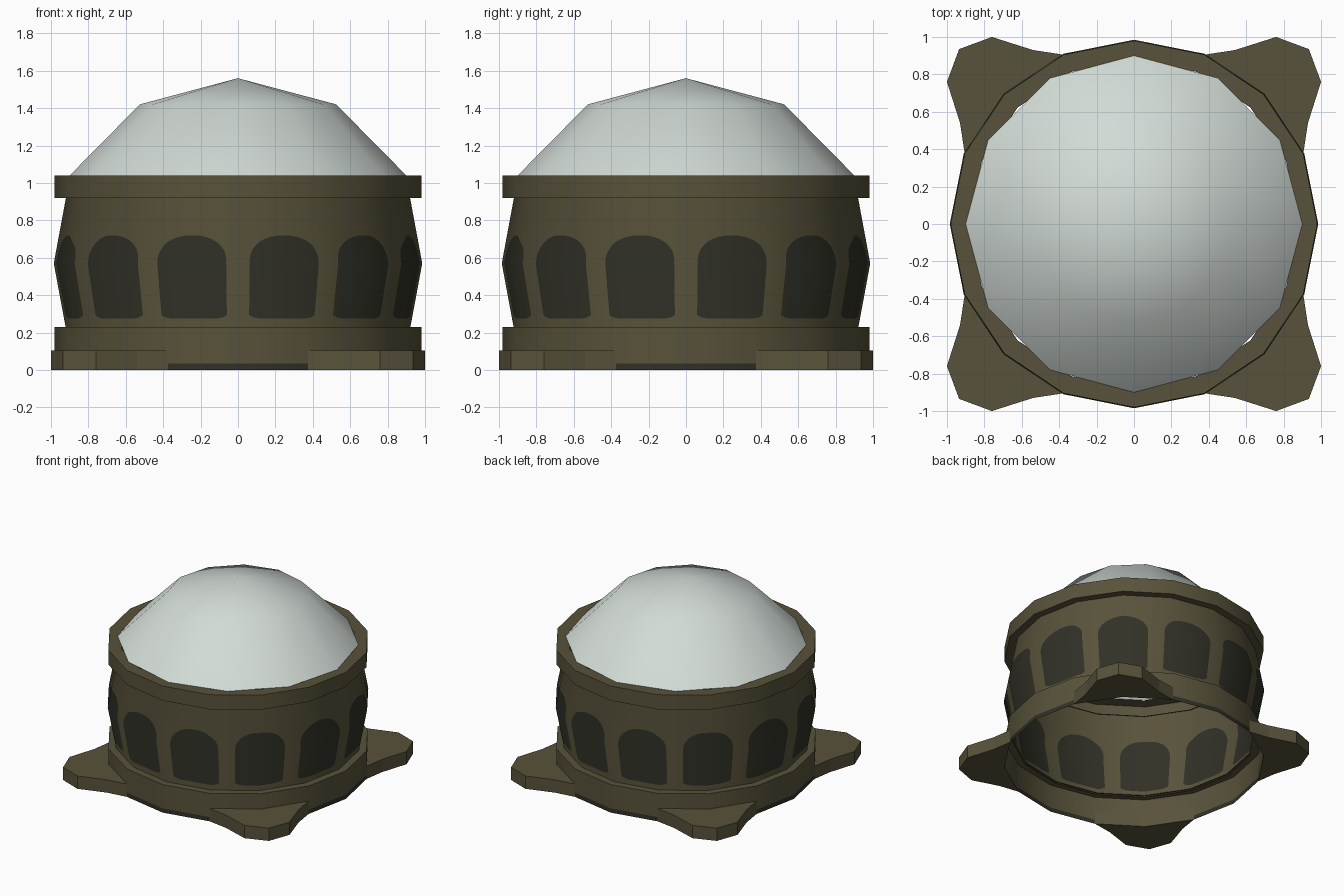
import bpy, bmesh, math
from mathutils import Vector

if "Cube" in bpy.data.objects:
    bpy.data.objects.remove(bpy.data.objects["Cube"])

def material(name, rgb):
    m = bpy.data.materials.new(name)
    m.diffuse_color = (*rgb, 1)
    m.use_nodes = True
    m.node_tree.nodes["Principled BSDF"].inputs["Base Color"].default_value = m.diffuse_color
    return m

OLIVE = material("olive brown", (0.098, 0.085, 0.043))
DARK = material("dark window", (0.030, 0.030, 0.020))
PALE = material("pale dome", (0.644, 0.708, 0.672))

def make(name, verts, faces, mats, smooth=True):
    me = bpy.data.meshes.new(name)
    me.from_pydata(verts, [], faces)
    for m in mats:
        me.materials.append(m)
    ob = bpy.data.objects.new(name, me)
    bpy.context.collection.objects.link(ob)
    if smooth:
        bpy.ops.object.select_all(action='DESELECT')
        bpy.context.view_layer.objects.active = ob
        ob.select_set(True)
        bpy.ops.object.shade_smooth_by_angle(angle=math.radians(35))
    return ob

def lathe(name, profile, sides, mats):
    """Open surface of revolution, profile listed bottom to top."""
    verts = [(r * math.cos(math.tau * i / sides), r * math.sin(math.tau * i / sides), z)
             for r, z in profile for i in range(sides)]
    faces = [(j * sides + i, j * sides + (i + 1) % sides,
              (j + 1) * sides + (i + 1) % sides, (j + 1) * sides + i)
             for j in range(len(profile) - 1) for i in range(sides)]
    return make(name, verts, faces, mats)

# Base ring, with dark painted patches low on the four open sides
base = lathe("base_ring", [(0.98, 0), (0.98, 0.035), (0.98, 0.23), (0.91, 0.23)], 16, [OLIVE, DARK])
for p in base.data.polygons:
    c = p.center
    if c.z < 0.03 and min(abs(c.x), abs(c.y)) < 0.3:
        p.material_index = 1

# Upper ring
lathe("upper_ring", [(0.91, 0.92), (0.98, 0.92), (0.98, 1.04), (0.88, 1.04)], 16, [OLIVE])

# Dome
dome = lathe("dome", [(0.9, 1.04), (0.525, 1.42), (0.001, 1.56)], 12, [PALE])
for p in dome.data.polygons:
    p.use_smooth = True
bm = bmesh.new()
bm.from_mesh(dome.data)
bmesh.ops.remove_doubles(bm, verts=bm.verts, dist=0.005)
for e in bm.edges:
    e.smooth = True
bm.to_mesh(dome.data)
bm.free()

# Drum: 16-sided bulging wall with twelve arched windows cut in as faces
STEP, HALF = 22.5, 11.3
def wall_point(a, z):
    r = 0.92 + 0.065 * (1 - abs(z - 0.57) / 0.35)
    r *= math.cos(math.radians(STEP / 2)) / math.cos(math.radians(a % STEP - STEP / 2))
    return (r * math.cos(math.radians(a)), r * math.sin(math.radians(a)), z)

def window_t(a):
    return (a % 30 - 15) / HALF

angles = {round(k * STEP, 4) for k in range(16)}
angles |= {round(30 * w + 15 + HALF * math.sin(math.pi * s / 16), 4)
           for w in range(12) for s in range(-8, 9)}
angles = sorted(angles)
verts, faces, dark = [], [], []
n = len(angles)
for a in angles:
    t = min(1, abs(window_t(a)))
    low = 0.275 + 0.02 * t ** 8
    high = 0.59 + 0.13 * math.sqrt(max(0, 1 - t ** 2.2))
    verts += [wall_point(a, z) for z in (0.22, low, 0.57, high, 0.92)]
for i in range(n):
    k = (i + 1) % n
    mid = (angles[i] + (angles[k] if k else 360)) / 2
    for j in range(4):
        faces.append((i * 5 + j, k * 5 + j, k * 5 + j + 1, i * 5 + j + 1))
        dark.append(j in (1, 2) and abs(window_t(mid)) < 1)
drum = make("drum", verts, faces, [OLIVE, DARK])
for p, d in zip(drum.data.polygons, dark):
    p.material_index = int(d)
drum.data.normals_split_custom_set_from_vertices(
    [Vector((v[0], v[1], 0)).normalized() for v in verts])

# Four corner feet
half = [(0.375, 0.905), (0.54, 0.93), (0.76, 1.0), (0.935, 0.935)]
outline = half + [(y, x) for x, y in reversed(half[:3])] + [(0.693, 0.693)]
m = len(outline)
for q, name in enumerate(("back_right", "back_left", "front_left", "front_right")):
    c, s = round(math.cos(q * math.pi / 2)), round(math.sin(q * math.pi / 2))
    fv = [(x * c - y * s, x * s + y * c, z) for z in (0, 0.105) for x, y in outline]
    ff = [tuple(range(m)), tuple(range(2 * m - 1, m - 1, -1))]
    ff += [(i, i + m, (i + 1) % m + m, (i + 1) % m) for i in range(m)]
    make("foot_" + name, fv, ff, [OLIVE], smooth=False)
